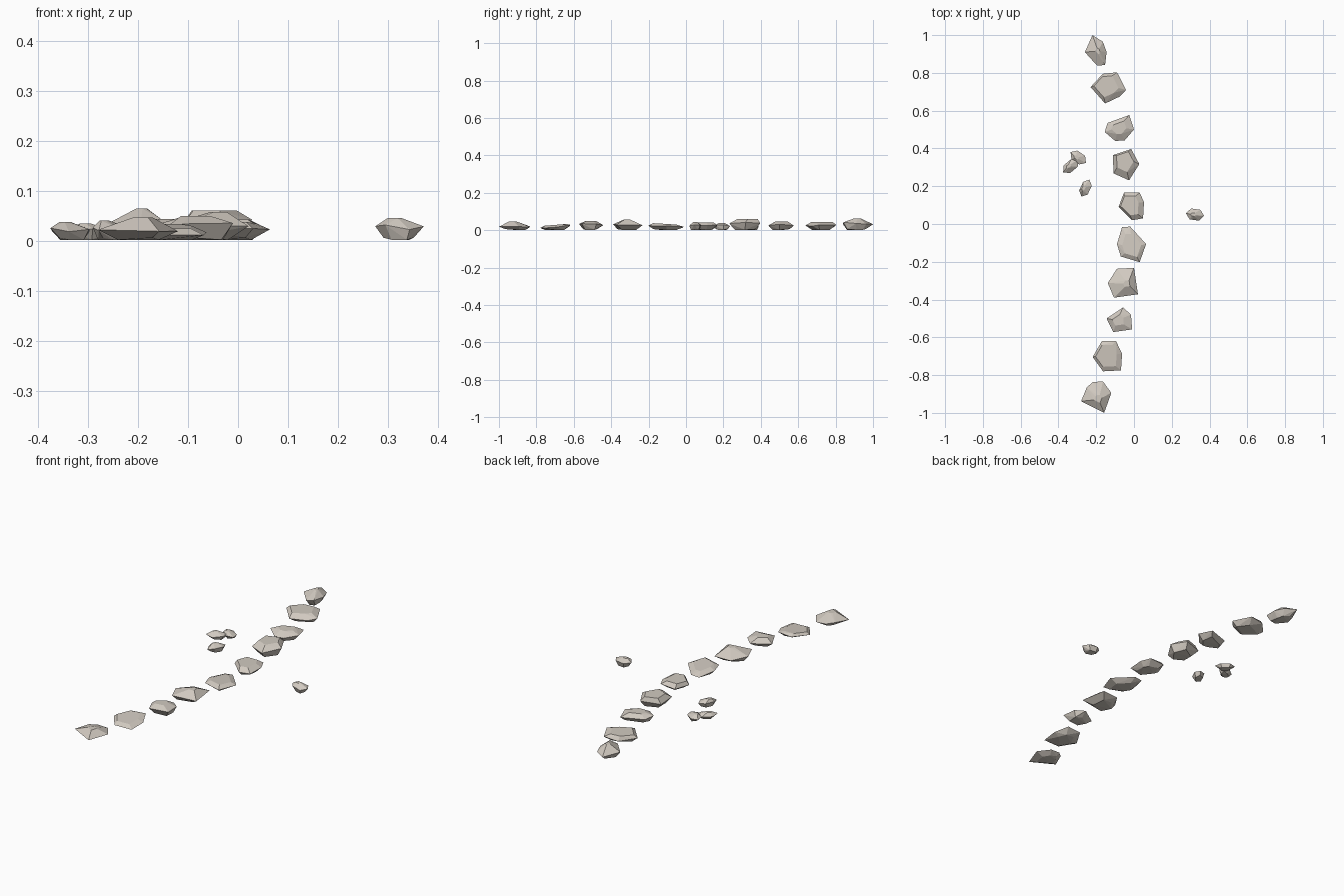
import bpy, bmesh, random
from math import cos, sin, radians, pi
from mathutils import Vector

if "Cube" in bpy.data.objects:
    bpy.data.objects.remove(bpy.data.objects["Cube"])

random.seed(4)
rock = bpy.data.materials.new("warm_grey_rock")
rock.diffuse_color = (0.64, 0.59, 0.53, 1)
rock.use_nodes = True
rock.node_tree.nodes["Principled BSDF"].inputs["Base Color"].default_value = rock.diffuse_color


def stone(name, outline, height, rim, peak, flat, slope=0.0, foot=0.62):
    """Faceted stone: hull of a foot ring, a wide rim and a small crown.
    outline: plan points, peak: crown centre, flat: crown size relative to rim."""
    pts = [Vector((x, y)) for x, y in outline]
    mid = sum(pts, Vector((0, 0))) / len(pts)
    top = Vector(peak)
    bm = bmesh.new()
    for i, p in enumerate(pts):
        f = mid + (p - mid) * (foot + random.uniform(-0.12, 0.12))
        bm.verts.new((f.x, f.y, 0.002 if i % 3 else 0.006))
        tilt = slope * (p.y - mid.y)
        bm.verts.new((p.x, p.y, rim * random.uniform(0.8, 1.2) + tilt))
        c = top + (p - mid) * flat
        bm.verts.new((c.x, c.y, height + slope * (c.y - top.y)))
    res = bmesh.ops.convex_hull(bm, input=bm.verts)
    junk = {g for g in res["geom_interior"] + res["geom_unused"]
            if isinstance(g, bmesh.types.BMVert)}
    bmesh.ops.delete(bm, geom=list(junk), context='VERTS')
    bmesh.ops.dissolve_limit(bm, angle_limit=radians(3), verts=bm.verts, edges=bm.edges)
    bmesh.ops.recalc_face_normals(bm, faces=bm.faces)
    mesh = bpy.data.meshes.new(name)
    bm.to_mesh(mesh)
    bm.free()
    mesh.materials.append(rock)
    ob = bpy.data.objects.new(name, mesh)
    bpy.context.collection.objects.link(ob)


def pebble(name, x, y, length, width, turn, height):
    """Small stone with a six-sided oval plan."""
    a = radians(turn)
    ring = []
    for i in range(6):
        t = i * pi / 3
        u, v = cos(t) * length / 2, sin(t) * width / 1.73
        ring.append((x + u * cos(a) - v * sin(a), y + u * sin(a) + v * cos(a)))
    stone(name, ring, height, height * 0.6, (x - length * 0.1, y), 0.3)


# curved row of large stones, back to front
stone("path_stone_1", [(-.22, 1), (-.165, .965), (-.145, .91), (-.153, .842), (-.195, .838),
                       (-.26, .91)], .064, .038, (-.19, .915), .2)
stone("path_stone_2", [(-.165, .795), (-.09, .803), (-.042, .71), (-.075, .675), (-.153, .638),
                       (-.23, .725)], .043, .025, (-.14, .73), .7)
stone("path_stone_3", [(-.025, .577), (0, .5), (-.05, .442), (-.1, .44), (-.155, .487),
                       (-.14, .535)], .046, .03, (-.08, .505), .5)
stone("path_stone_4", [(-.015, .397), (.028, .317), (-.026, .231), (-.108, .268),
                       (-.112, .365)], .06, .037, (-.05, .33), .65)
stone("path_stone_5", [(-.053, .166), (.03, .166), (.053, .116), (.048, .03), (-.01, .02),
                       (-.082, .09)], .042, .026, (-.015, .1), .7)
stone("path_stone_6", [(-.063, -.016), (-.02, -.014), (.064, -.106), (.03, -.202),
                       (-.07, -.172), (-.09, -.106)], .034, .022, (-.02, -.11), .65, -.06)
stone("path_stone_7", [(-.09, -.237), (0, -.232), (.021, -.372), (-.106, -.39),
                       (-.139, -.312)], .057, .027, (-.04, -.315), .22)
stone("path_stone_8", [(-.058, -.442), (-.016, -.48), (-.01, -.558), (-.11, -.572),
                       (-.145, -.5)], .049, .03, (-.08, -.51), .45)
stone("path_stone_9", [(-.17, -.62), (-.095, -.62), (-.063, -.688), (-.069, -.775),
                       (-.164, -.78), (-.219, -.704)], .029, .02, (-.14, -.697), .72, .08)
stone("path_stone_10", [(-.217, -.836), (-.164, -.834), (-.12, -.894), (-.158, -1),
                        (-.28, -.938), (-.25, -.865)], .046, .022, (-.19, -.92), .26)

# loose pebbles beside the row
pebble("pebble_left_back", -.295, .352, .10, .055, -35, .034)
pebble("pebble_left_outer", -.335, .307, .105, .053, 40, .037)
pebble("pebble_left_front", -.257, .19, .10, .05, 65, .04)
pebble("pebble_right", .323, .05, .098, .058, -8, .045)
